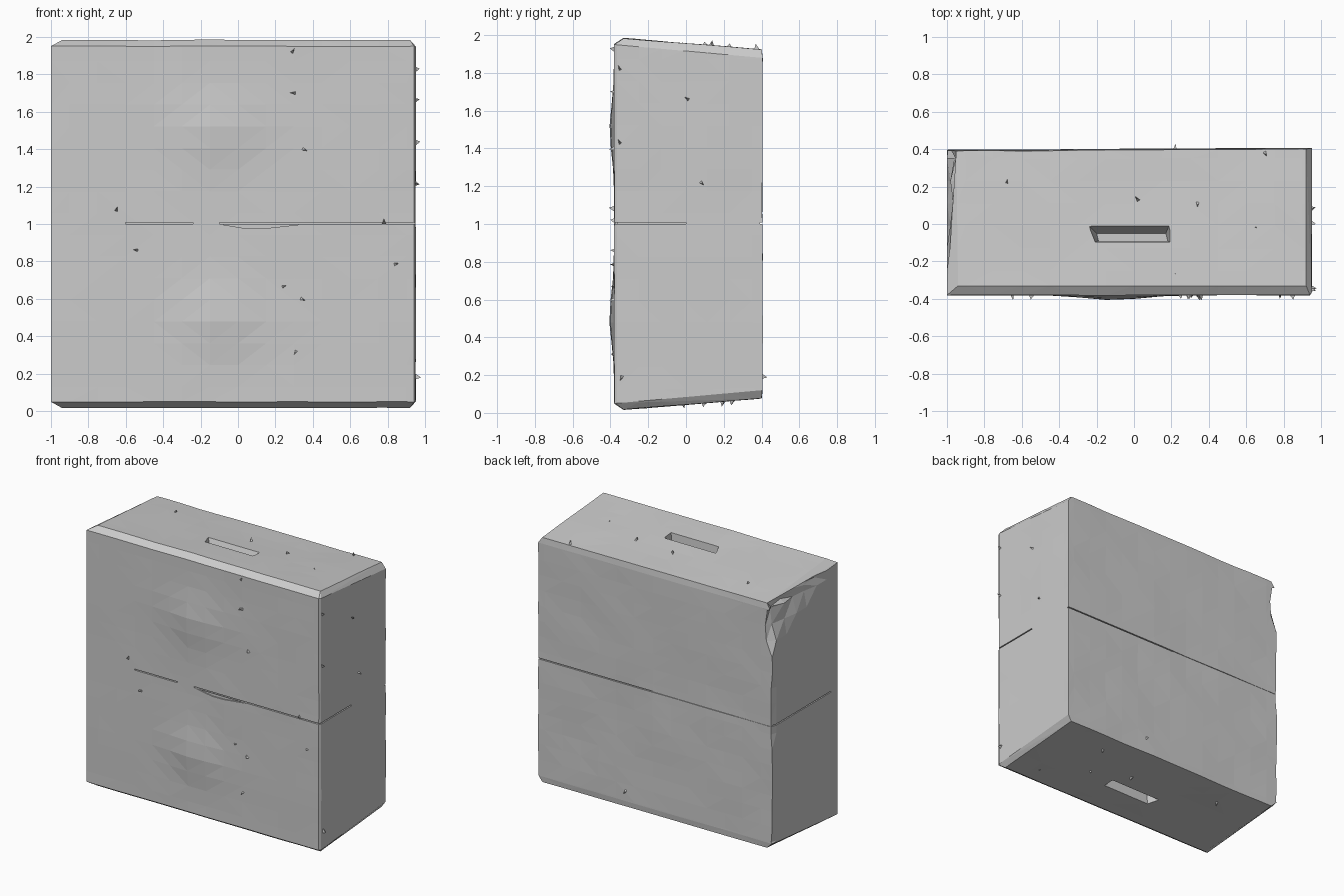
import bpy, bmesh, math, random
from mathutils import Vector, noise

if "Cube" in bpy.data.objects:
    bpy.data.objects.remove(bpy.data.objects["Cube"])

random.seed(4)


def hull(bm, points):
    verts = [bm.verts.new(p) for p in points]
    res = bmesh.ops.convex_hull(bm, input=verts)
    junk = [g for g in res["geom_interior"] if isinstance(g, bmesh.types.BMVert)]
    if junk:
        bmesh.ops.delete(bm, geom=junk, context="VERTS")


def finish(name, bm):
    bmesh.ops.recalc_face_normals(bm, faces=bm.faces)
    mesh = bpy.data.meshes.new(name)
    bm.to_mesh(mesh)
    bm.free()
    obj = bpy.data.objects.new(name, mesh)
    bpy.context.collection.objects.link(obj)
    return obj


def top_z(y):
    return 1.983 - 0.06 * (y + 0.33) / 0.73


def shoulder_z(y):
    return 1.95 - 0.07 * (y + 0.38) / 0.78


# Block: chamfered, sloping top, mirrored about the seam height
cap = [(-0.94, -0.33), (0.92, -0.33), (0.92, 0.40), (-0.95, 0.39)]
ring = [(-1, -0.38), (0.94, -0.38), (0.95, -0.365), (0.95, 0.405), (-1, 0.395)]
half = [(x, y, top_z(y)) for x, y in cap] + [(x, y, shoulder_z(y)) for x, y in ring]
bm = bmesh.new()
hull(bm, half + [(x, y, 2 - z) for x, y, z in half])
bmesh.ops.dissolve_limit(bm, angle_limit=0.02, verts=bm.verts, edges=bm.edges)

# Cut the faces into a grid so the worn surface can be shaped
cuts = [((1, 0, 0), -0.9 + 0.15 * i) for i in range(13)]
cuts += [((0, 1, 0), -0.25 + 0.12 * i) for i in range(6)]
cuts += [((0, 0, 1), 0.13 + 0.116 * i) for i in range(16)]
for normal, d in cuts:
    n = Vector(normal)
    bmesh.ops.bisect_plane(bm, geom=bm.verts[:] + bm.edges[:] + bm.faces[:],
                           plane_co=n * d, plane_no=n, dist=1e-5)

# Wear: gentle dents, two front bulges, a broken upper left edge
for v in bm.verts:
    x, y, z = v.co
    wob = noise.noise(v.co * 3.1)
    if y < -0.37:
        bulge = sum(math.exp(-((x + 0.12) / 0.22) ** 2 - ((z - c) / 0.17) ** 2)
                    for c in (0.5, 1.5))
        v.co.y -= 0.027 * bulge + 0.003 * wob
    elif y > 0.38:
        v.co.y += 0.005 * wob
    if x < -0.99:
        if y > 0.38:
            v.co.x += random.uniform(0, 0.015)
        reach = 1.62 + 0.3 * (0.4 - y) / 0.6
        if z > reach and y > -0.25:
            v.co.x += random.uniform(0.015, 0.055)
    elif x > 0.94:
        v.co.x += 0.003 * wob
    elif z > 1.9 or z < 0.1:
        v.co.z += 0.004 * wob
bmesh.ops.triangulate(bm, faces=bm.faces)
block = finish("block", bm)


def cut(points):
    cbm = bmesh.new()
    hull(cbm, points)
    tool = finish("cutter", cbm)
    tool.hide_render = True
    mod = block.modifiers.new("cut", "BOOLEAN")
    mod.operation, mod.solver, mod.object = "DIFFERENCE", "EXACT", tool
    bpy.context.view_layer.objects.active = block
    bpy.ops.object.modifier_apply(modifier=mod.name)
    bpy.data.objects.remove(tool)


def box(x0, x1, y0, y1, z0, z1):
    return [(x, y, z) for x in (x0, x1) for y in (y0, y1) for z in (z0, z1)]


# Tapered slots in the top and bottom
slot = [(x, y, 2.03) for x, y in ((-0.27, 0.02), (0.2, 0.02), (0.2, -0.1), (-0.22, -0.1))]
slot += [(x, y, 1.87) for x, y in ((-0.2, -0.05), (0.17, -0.05), (0.18, -0.09), (-0.19, -0.09))]
cut(slot)
cut([(x, y, 2 - z) for x, y, z in slot])

# Thin seam around the middle, broken at the front
for b in ((-0.6, -0.24, -0.5, -0.365), (-0.1, 1.1, -0.5, -0.365),
          (0.938, 1.1, -0.364, 0.0), (-1.1, 1.1, 0.392, 0.5),
          (-1.1, -0.985, -0.3, 0.391)):
    cut(box(*b, 1.0, 1.008))
cut([(x, y, z) for y in (-0.45, -0.372)
     for x, z in ((-0.09, 0.998), (0.05, 0.975), (0.15, 0.977), (0.34, 0.998))])

# Shards: small sharp splinters standing on the faces
bm = bmesh.new()


def shard(pos, normal):
    n = Vector(normal)
    u = n.orthogonal().normalized()
    w = n.cross(u)
    p = Vector(pos)
    a = random.uniform(0, 6.28)
    base = []
    for k, r in ((0, 0.024), (2.4, 0.016), (3.9, 0.016)):
        base.append(p - n * 0.008 + r * (u * math.cos(a + k) + w * math.sin(a + k)))
    tip = p + n * random.uniform(0.02, 0.034) + base[0] * 0.5 - p * 0.5
    hull(bm, base + [tip])


def front_back(x, z, side):
    shard((x, -0.38 if side < 0 else 0.4, z), (0, side, 0))


for x, z in ((0.3, 1.7), (0.35, 1.4), (-0.65, 1.075), (-0.54, 0.86), (0.84, 0.785),
             (0.24, 0.665), (0.34, 0.6), (0.31, 0.32), (0.78, 1.01), (0.29, 1.92)):
    front_back(x, z, -1)
front_back(0.22, 0.2, 1)
for y, z in ((-0.35, 1.82), (-0.35, 1.43), (0.01, 1.66), (0.08, 1.22), (-0.34, 0.19)):
    shard((0.95, y, z), (1, 0, 0))
for x, y in ((-0.68, 0.22), (0.02, 0.13), (0.34, 0.11), (0.66, -0.02), (0.23, -0.26), (0.7, 0.38)):
    lift = 0.012 if y < 0 else 0.0
    shard((x, y, top_z(y) - lift), (0, 0, 1))
for x, y in ((-0.6, 0.2), (0.25, -0.28), (0.4, -0.02), (0.1, 0.1), (0.5, 0.25), (0.7, -0.2)):
    shard((x, y, 2 - top_z(y) + (0.012 if y < 0 else 0)), (0, 0, -1))
finish("shards", bm)
